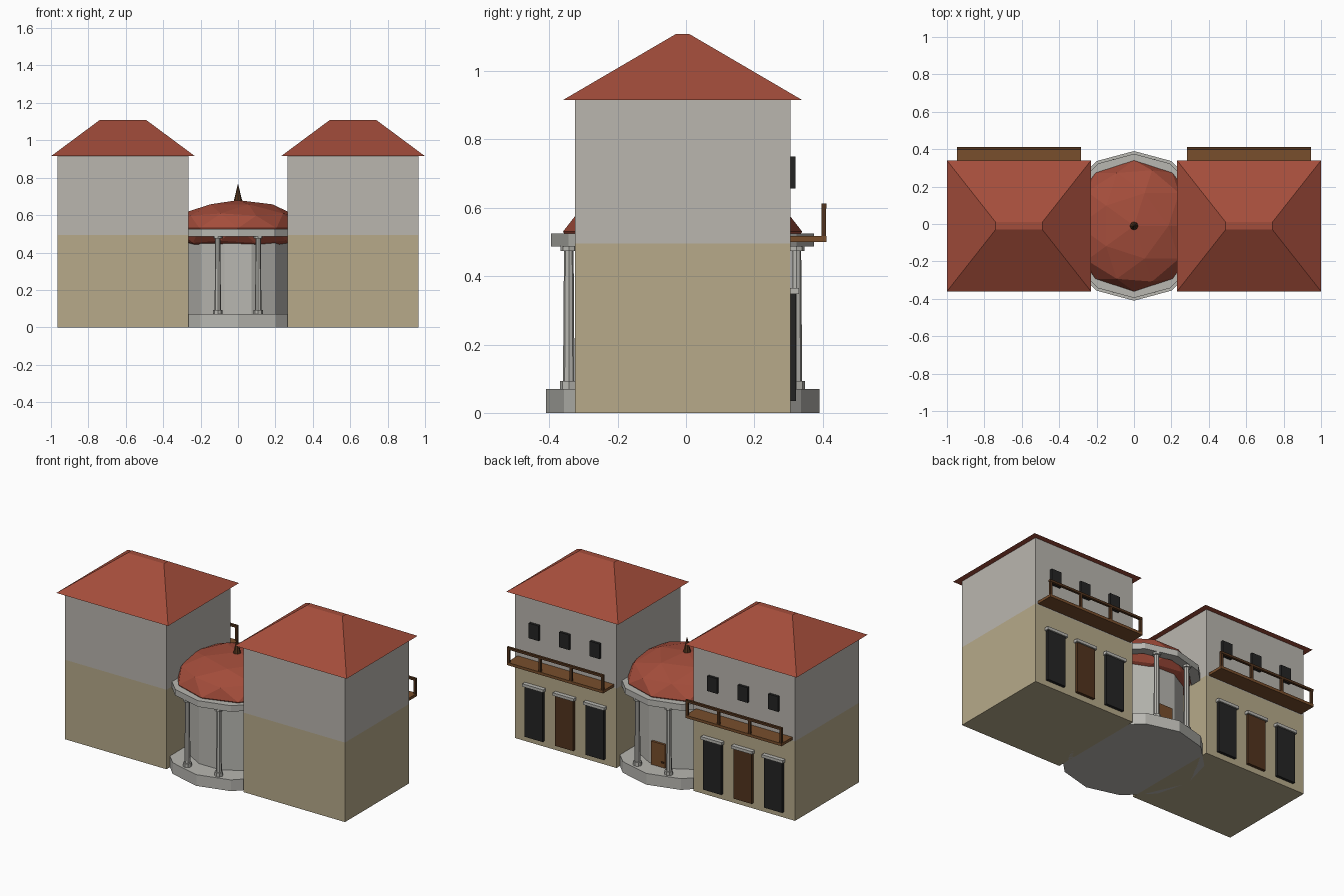
import bpy, bmesh, math
from mathutils import Matrix, Vector

cube = bpy.data.objects.get("Cube")
if cube:
    bpy.data.objects.remove(cube, do_unlink=True)


def material(name, r, g, b):
    lin = [((c / 255 + 0.055) / 1.055) ** 2.4 for c in (r, g, b)] + [1.0]
    m = bpy.data.materials.new(name)
    m.use_nodes = True
    m.diffuse_color = lin
    m.node_tree.nodes["Principled BSDF"].inputs["Base Color"].default_value = lin
    return m


PLASTER = material("grey_plaster", 186, 182, 175)
OCHRE = material("ochre_plaster", 183, 170, 138)
TILE = material("red_tile", 164, 77, 59)
STONE = material("pale_stone", 184, 183, 177)
WOOD = material("brown_wood", 120, 78, 44)
DARK_WOOD = material("dark_wood", 82, 52, 29)
SHUTTER = material("black_shutter", 36, 36, 36)

MID_Y = -0.01           # centre line of buildings and rotunda
BACK = 0.305            # back wall plane


def finish(name, bm, mat):
    bmesh.ops.recalc_face_normals(bm, faces=bm.faces)
    mesh = bpy.data.meshes.new(name)
    bm.to_mesh(mesh)
    bm.free()
    mesh.materials.append(mat)
    ob = bpy.data.objects.new(name, mesh)
    bpy.context.collection.objects.link(ob)
    return ob


def box(name, x, y, z, mat):
    """Box from (min, max) pairs."""
    bm = bmesh.new()
    bmesh.ops.create_cube(bm, size=1)
    for v in bm.verts:
        v.co = [sum(p) / 2 + c * (p[1] - p[0]) for p, c in zip((x, y, z), v.co)]
    return finish(name, bm, mat)


def prism(name, center, z, r1, r2, sides, mat, turn=0):
    """Upright prism or cone."""
    bm = bmesh.new()
    place = Matrix.Translation((*center, sum(z) / 2)) @ Matrix.Rotation(turn, 4, "Z")
    bmesh.ops.create_cone(bm, cap_ends=True, segments=sides, radius1=r1, radius2=r2,
                          depth=z[1] - z[0], matrix=place)
    return finish(name, bm, mat)


def lathe(name, profile, sides, mat):
    """Closed (radius, z) profile swept round the rotunda axis."""
    bm = bmesh.new()
    rings = []
    for i in range(sides):
        a = math.tau * i / sides
        rings.append([bm.verts.new((r * math.sin(a), MID_Y + r * math.cos(a), z))
                      for r, z in profile])
    n = len(profile)
    for i in range(sides):
        a, b = rings[i], rings[(i + 1) % sides]
        for j in range(n):
            k = (j + 1) % n
            bm.faces.new((a[j], a[k], b[k], b[j]))
    return finish(name, bm, mat)


def roof(name, cx):
    """Hipped roof with a narrow flat ridge."""
    bm = bmesh.new()
    bmesh.ops.create_cube(bm, size=2)
    for v in bm.verts:
        top = v.co.z > 0
        hx, hy = (0.125, 0.02) if top else (0.385, 0.35)
        v.co = Vector((cx + v.co.x * hx, MID_Y + v.co.y * hy, 1.108 if top else 0.915))
    return finish(name, bm, TILE)


def house(side, s):
    cx = 0.615 * s

    def part(name, dx, half, y, z, mat):
        mid = cx + dx * s
        return box(f"{side}_{name}", (mid - half, mid + half), y, z, mat)

    walls = (-0.325, BACK)
    part("lower_walls", 0, 0.35, walls, (0, 0.495), OCHRE)
    part("upper_walls", 0, 0.35, walls, (0.495, 0.915), PLASTER)
    roof(f"{side}_roof", cx)

    # openings in three bays, the middle one a door
    for i, dx in enumerate((-0.21, 0, 0.21)):
        mat = DARK_WOOD if i == 1 else SHUTTER
        part(f"ground_opening_{i}", dx, 0.063, (BACK - 0.01, 0.322), (0.035, 0.35), mat)
        part(f"lintel_{i}", dx, 0.072, (BACK - 0.01, 0.331), (0.348, 0.366), STONE)
        part(f"upper_window_{i}", dx, 0.034, (BACK - 0.01, 0.321), (0.656, 0.75), SHUTTER)

    # balcony
    part("balcony_floor", 0, 0.332, (BACK - 0.01, 0.411), (0.5, 0.517), WOOD)
    part("balcony_rail", 0, 0.332, (0.396, 0.411), (0.598, 0.612), DARK_WOOD)
    for i in range(4):
        part(f"balcony_post_{i}", -0.323 + i * 0.646 / 3, 0.008, (0.397, 0.41),
             (0.515, 0.6), DARK_WOOD)


house("left", 1)
house("right", -1)

# rotunda body
axis = (0, MID_Y)
prism("rotunda_base", axis, (0, 0.07), 0.4, 0.4, 12, STONE)
prism("rotunda_drum", axis, (0.06, 0.5), 0.28, 0.28, 12, STONE, math.pi / 12)
lathe("rotunda_ring", [(0.33, 0.487), (0.385, 0.487), (0.385, 0.525), (0.33, 0.525)], 12, STONE)
box("rotunda_door", (-0.048, 0.048), (0.24, 0.275), (0.06, 0.215), WOOD)
box("rotunda_door_handle", (-0.04, -0.025), (0.27, 0.282), (0.1, 0.108), DARK_WOOD)

# faceted dome and spire
bm = bmesh.new()
bmesh.ops.create_icosphere(bm, subdivisions=2, radius=1,
                           matrix=Matrix.Translation((0, MID_Y, 0.53))
                           @ Matrix.Diagonal((0.35, 0.35, 0.15, 1)))
finish("dome", bm, TILE)
prism("spire", axis, (0.665, 0.77), 0.025, 0, 8, DARK_WOOD)

# columns, two at the front and two at the back
for i, degrees in enumerate((72, 108, 252, 288)):
    a = math.radians(degrees)
    at = (0.35 * math.cos(a), MID_Y + 0.35 * math.sin(a))
    prism(f"column_foot_{i}", at, (0.065, 0.093), 0.025, 0.025, 8, STONE)
    prism(f"column_shaft_{i}", at, (0.09, 0.478), 0.017, 0.014, 8, STONE)
    prism(f"column_capital_{i}", at, (0.474, 0.49), 0.024, 0.024, 8, STONE)
